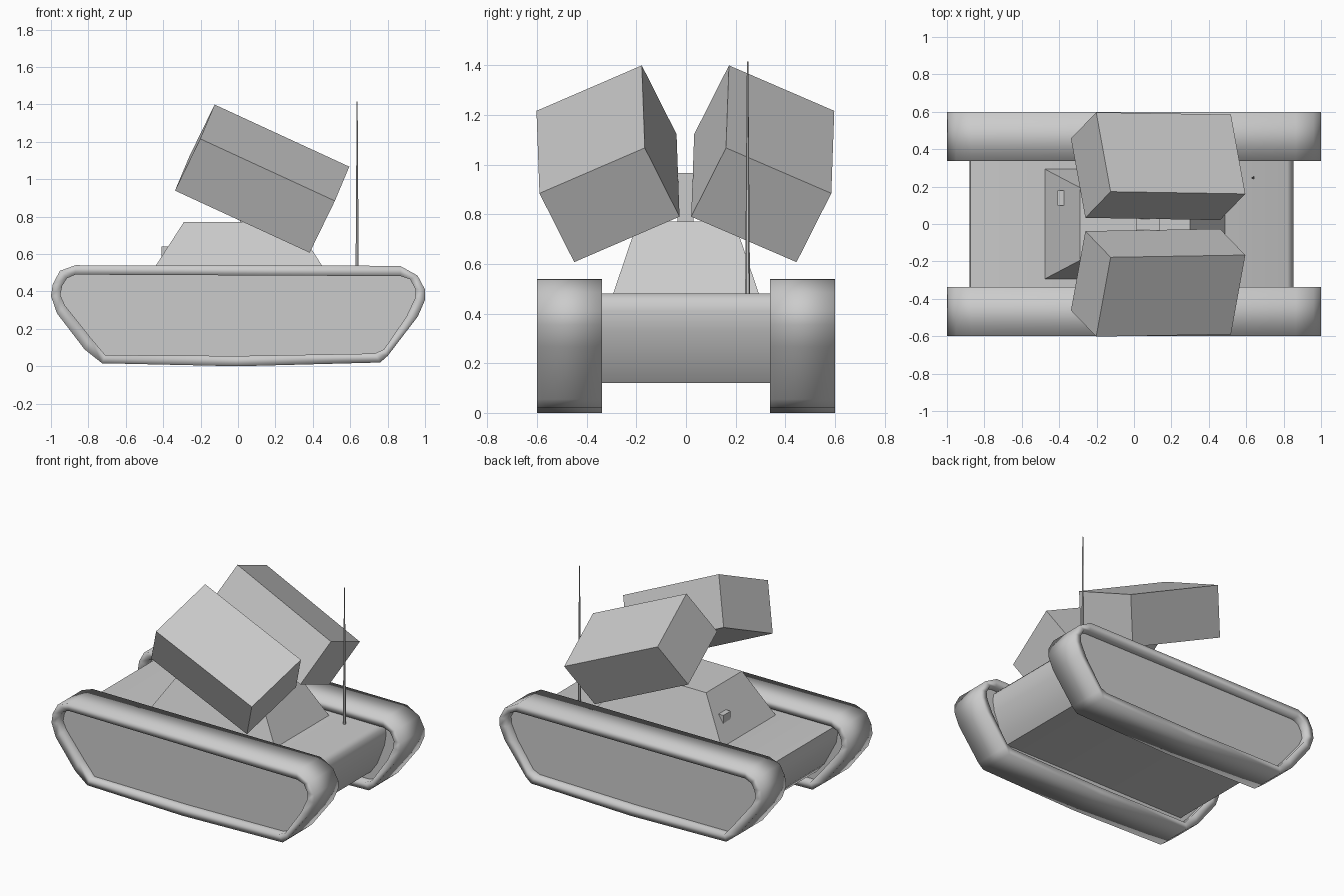
import bpy, bmesh
from math import radians
from mathutils import Matrix, Vector

if "Cube" in bpy.data.objects:
    bpy.data.objects.remove(bpy.data.objects["Cube"])


def add_object(name, bm):
    bmesh.ops.recalc_face_normals(bm, faces=bm.faces)
    mesh = bpy.data.meshes.new(name)
    bm.to_mesh(mesh)
    bm.free()
    obj = bpy.data.objects.new(name, mesh)
    bpy.context.collection.objects.link(obj)
    return obj


def loop(bm, outline, y):
    return [bm.verts.new((x, y, z)) for x, z in outline]


def bridge(bm, a, b):
    n = len(a)
    return [bm.faces.new((a[i], a[(i + 1) % n], b[(i + 1) % n], b[i])) for i in range(n)]


def smooth(obj, angle):
    bpy.ops.object.select_all(action='DESELECT')
    obj.select_set(True)
    bpy.context.view_layer.objects.active = obj
    bpy.ops.object.shade_smooth_by_angle(angle=radians(angle))


def box(name, matrix):
    bm = bmesh.new()
    bmesh.ops.create_cube(bm, size=1, matrix=matrix)
    return add_object(name, bm)


def block(name, lo, hi):
    lo, hi = Vector(lo), Vector(hi)
    return box(name, Matrix.LocRotScale((lo + hi) / 2, None, hi - lo))


# Tracks: rounded band with recessed side panels
OUTER = [(-.87, .54), (-.952, .51), (-.99, .44), (-1, .375), (-.968, .283),
         (-.82, .09), (-.727, .016), (0, 0), (.76, .02), (.80, .055),
         (.962, .267), (1, .355), (1, .41), (.96, .485), (.866, .537)]
INNER = [(-.87, .49), (-.915, .47), (-.94, .43), (-.95, .38), (-.925, .325),
         (-.79, .155), (-.71, .06), (0, .055), (.73, .068), (.78, .09),
         (.90, .265), (.945, .36), (.95, .41), (.92, .465), (.87, .482)]


def track(name, y0, y1, recess=.055):
    bm = bmesh.new()
    loops = [loop(bm, o, y) for o, y in (
        (INNER, y0 + recess), (INNER, y0), (OUTER, y0),
        (OUTER, y1), (INNER, y1), (INNER, y1 - recess))]
    for a, b in zip(loops, loops[1:]):
        for face in bridge(bm, a, b):
            face.smooth = True
    for ends in (loops[0], loops[-1]):
        panel = bm.faces.new(ends)
        for edge in panel.edges:
            edge.smooth = False
    return add_object(name, bm)


track("left_track", .338, .60)
track("right_track", -.60, -.338)

# Hull between the tracks
HULL = [(-.875, .48), (-.88, .43), (-.87, .36), (-.78, .19), (-.72, .12),
        (.735, .12), (.785, .19), (.84, .33), (.853, .41), (.845, .455), (.82, .48)]
bm = bmesh.new()
a, b = loop(bm, HULL, -.395), loop(bm, HULL, .395)
bridge(bm, a, b)
bm.faces.new(a)
bm.faces.new(b)
smooth(add_object("hull", bm), 50)

# Turret base: tapered block
bm = bmesh.new()
rings = [[bm.verts.new((x, y, z)) for x, y in ((x0, -w), (x1, -w), (x1, w), (x0, w))]
         for x0, x1, w, z in ((-.48, .49, .295, .475), (-.29, .30, .195, .77))]
bridge(bm, *rings)
for r in rings:
    bm.faces.new(r)
add_object("turret_base", bm)

# Post and small sight box
block("launcher_post", (.01, -.035, .76), (.14, .03, .965))
block("sight_box", (-.41, .10, .585), (-.36, .18, .64))

# Launcher pods: tilted boxes, one on each side
corner = Vector((.595, -.166, 1.067))
length = Vector((-.72, -.012, .332))
width = Vector((-.077, -.424, -.183))
depth = Vector((-.135, .14, -.277))
pod = Matrix((length, width, depth)).transposed().to_4x4()
pod.translation = corner + (length + width + depth) / 2
box("right_launcher_pod", pod)
mirror = Matrix.Translation((0, -.005, 0)) @ Matrix.Scale(-1, 4, (0, 1, 0))
box("left_launcher_pod", mirror @ pod)

# Antenna
bm = bmesh.new()
bmesh.ops.create_cone(bm, cap_ends=True, segments=6, radius1=.01, radius2=.003, depth=.95,
                      matrix=Matrix.Translation((.637, .248, .94)))
add_object("antenna", bm)
